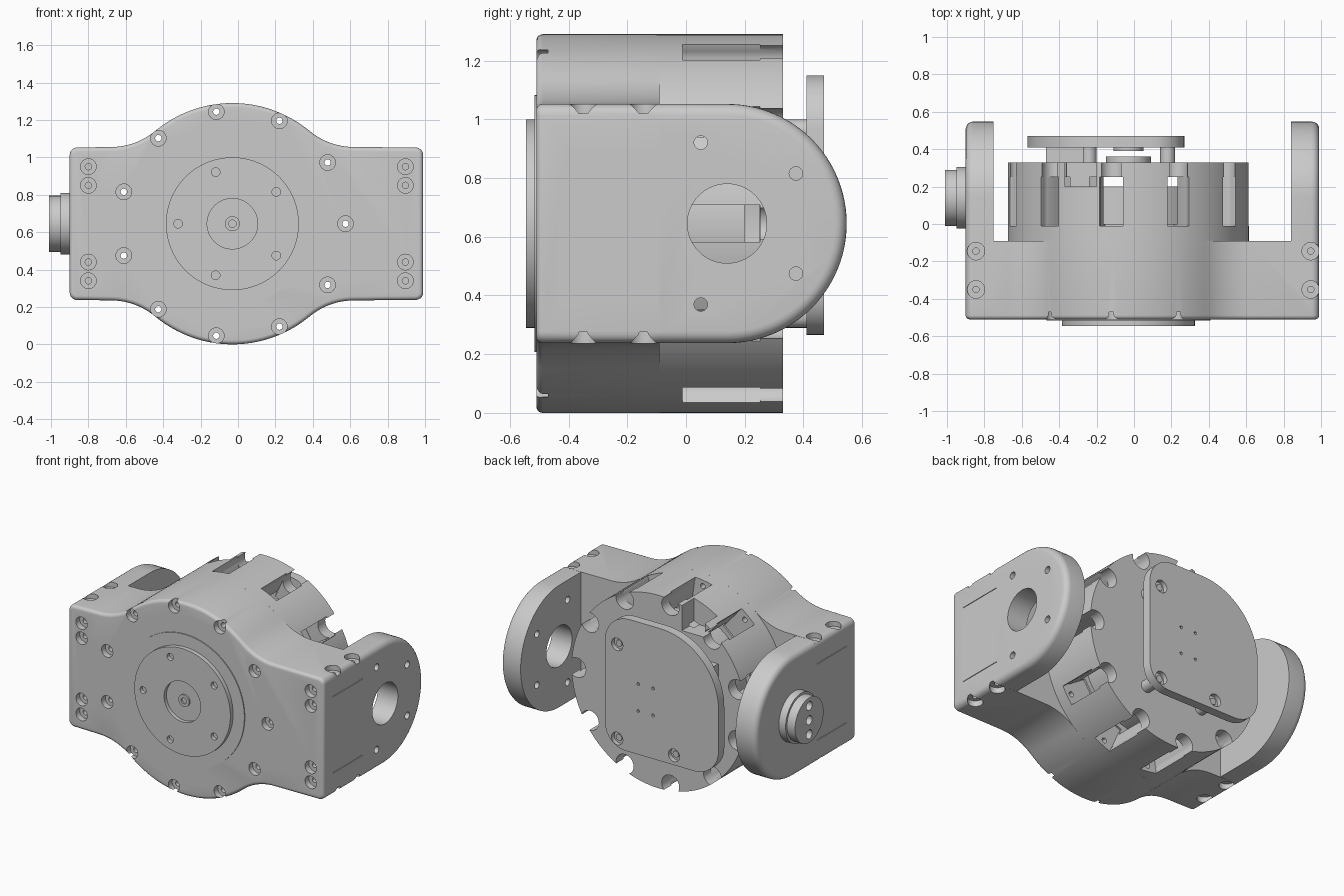
import bpy, bmesh
from math import sin, cos, radians, pi
from mathutils import Matrix, Vector

if "Cube" in bpy.data.objects:
    bpy.data.objects.remove(bpy.data.objects["Cube"])

grey = bpy.data.materials.new("plain_grey")
grey.use_nodes = True
grey.diffuse_color = (0.6, 0.6, 0.6, 1)
grey.node_tree.nodes["Principled BSDF"].inputs["Base Color"].default_value = (0.6, 0.6, 0.6, 1)

CX, CZ = -0.03, 0.645      # axis of the drum
ARM_Y = 0.14               # pivot position along the arms
DIRS = {"x": Vector((1, 0, 0)), "y": Vector((0, 1, 0)), "z": Vector((0, 0, 1))}


def finish(name, bm):
    bmesh.ops.recalc_face_normals(bm, faces=bm.faces)
    me = bpy.data.meshes.new(name)
    bm.to_mesh(me)
    bm.free()
    me.materials.append(grey)
    ob = bpy.data.objects.new(name, me)
    bpy.context.collection.objects.link(ob)
    return ob


def add_cyl(bm, axis, c, r, a, b, n=24):
    """Cylinder along an axis from a to b; c holds the other two coordinates."""
    loc = {"x": (0, *c), "y": (c[0], 0, c[1]), "z": (*c, 0)}[axis]
    rot = DIRS["z"].rotation_difference(DIRS[axis]).to_matrix().to_4x4()
    mid = Vector(loc) + DIRS[axis] * (a + b) / 2
    bmesh.ops.create_cone(bm, cap_ends=True, segments=n, radius1=r, radius2=r,
                          depth=b - a, matrix=Matrix.Translation(mid) @ rot)


def add_box(bm, lo, hi, turn=Matrix()):
    lo, hi = Vector(lo), Vector(hi)
    bmesh.ops.create_cube(bm, size=1, matrix=turn @ Matrix.Translation((lo + hi) / 2)
                          @ Matrix.Diagonal((*(hi - lo), 1)))


def cyls(name, items):
    bm = bmesh.new()
    for it in items:
        add_cyl(bm, *it)
    return finish(name, bm)


def boxes(name, items):
    bm = bmesh.new()
    for it in items:
        add_box(bm, *it)
    return finish(name, bm)


def prism(name, pts, axis, a, b, bevel=0, bevel_end=None):
    """Extrude a 2D outline along x or y, rounding the rim at one end."""
    bm = bmesh.new()
    put = (lambda p, t: (t, *p)) if axis == "x" else (lambda p, t: (p[0], t, p[1]))
    r0 = [bm.verts.new(put(p, a)) for p in pts]
    r1 = [bm.verts.new(put(p, b)) for p in pts]
    bm.faces.new(r0)
    bm.faces.new(r1[::-1])
    for i in range(len(pts)):
        j = (i + 1) % len(pts)
        bm.faces.new((r0[i], r1[i], r1[j], r0[j]))
    bmesh.ops.recalc_face_normals(bm, faces=bm.faces)
    if bevel:
        rim = set(r0 if bevel_end == a else r1)
        edges = [e for e in bm.edges if set(e.verts) <= rim]
        bmesh.ops.bevel(bm, geom=edges, offset=bevel, segments=5, profile=0.5,
                        affect="EDGES", clamp_overlap=False)
    return finish(name, bm)


def cut(target, *cutters):
    bpy.context.view_layer.objects.active = target
    for c in cutters:
        m = target.modifiers.new("cut", "BOOLEAN")
        m.operation, m.solver, m.object = "DIFFERENCE", "EXACT", c
        bpy.ops.object.modifier_apply(modifier=m.name)
        bpy.data.objects.remove(c)


def arc(cx, cy, r, a0, a1, n=8):
    return [(cx + r * cos(radians(a0 + (a1 - a0) * i / n)),
             cy + r * sin(radians(a0 + (a1 - a0) * i / n))) for i in range(n + 1)]


def ring(c, r, count, start=0):
    return [(c[0] + r * cos(start + 2 * pi * i / count),
             c[1] + r * sin(start + 2 * pi * i / count)) for i in range(count)]


# Front housing: a round drum blended into two rectangular ends
H = 0.4075


def quarter(end):
    return (arc(end - 0.04, H - 0.04, 0.04, 0, 90, 6) + arc(0.65, 0.78, 0.37, 270, 230.2, 12)
            + arc(0, 0, 0.645, 50.2, 90, 16)[1:])


outline = []
for end, sx, sz in ((1.02, 1, 1), (0.87, -1, 1), (0.87, -1, -1), (1.02, 1, -1)):
    q = [(CX + sx * x, CZ + sz * z) for x, z in quarter(end)]
    for p in (q if sx * sz > 0 else q[::-1]):
        if not outline or (Vector(p) - Vector(outline[-1])).length > 0.001:
            outline.append(p)
housing = prism("front_housing", outline, "y", -0.51, -0.09, 0.022, -0.51)

rim_screws = ring((CX, CZ), 0.605, 11)
end_screws = [(x, CZ + s * d) for x in (0.895, -0.8) for s in (1, -1) for d in (0.205, 0.305)]
edge_screws = [(x, y) for x in (0.945, -0.845) for y in (-0.145, -0.35)]
counterbores = [("y", p, 0.042, -0.53, -0.47) for p in rim_screws + end_screws]
counterbores += [("z", p, 0.047, *span) for p in edge_screws for span in ((1.02, 1.1), (0.2, 0.275))]
pilots = [("y", p, 0.017, -0.53, 0) for p in rim_screws]
pilots += [("y", p, 0.017, -0.53, -0.43) for p in end_screws]
pilots += [("z", p, 0.017, *span) for p in edge_screws for span in ((0.99, 1.1), (0.2, 0.305))]
seams = [((x - 0.005, -0.41, CZ + s * 0.255 - 0.002), (x + 0.005, -0.091, CZ + s * 0.255 + 0.002))
         for x in (0.99, -0.9) for s in (1, -1)]
cut(housing, cyls("bores", counterbores), cyls("pilots", pilots), boxes("seams", seams))

# Rear drum with rim pockets behind every screw
drum = cyls("rear_drum", [("y", (CX, CZ), 0.645, -0.1, 0.33, 128)])
hollow = cyls("hollow", [("y", (CX, CZ), 0.5, 0, 0.25, 96)])
scallops = cyls("scallops", [("y", p, 0.065, -0.01, 0.4, 32) for p in rim_screws])
slots = boxes("slots", [((0.45, -0.012, -0.0625), (0.72, 0.252, 0.0625),
                         Matrix.Translation((CX, 0, CZ)) @ Matrix.Rotation(2 * pi * i / 11, 4, "Y"))
                        for i in range(11)])
notch = boxes("notch", [((-0.37, 0.2, 1.1), (-0.2, 0.4, 1.4))])
drum_pilots = cyls("drum_pilots", [("y", p, 0.017, -0.2, 0.1) for p in rim_screws])
cut(drum, hollow, scallops, slots, notch, drum_pilots)
cyls("inner_core", [("y", (CX, CZ), 0.42, -0.02, 0.2, 96)])
cyls("rear_hub", [("y", (CX, CZ), 0.12, 0.32, 0.36, 48)])

# Front output disc
cyls("seal_ring", [("y", (CX, CZ), 0.438, -0.516, -0.5, 128)])
disc = cyls("output_disc", [("y", (CX, CZ), 0.355, -0.545, -0.505, 128)])
cut(disc, cyls("recess", [("y", (CX, CZ), 0.135, -0.6, -0.52, 64)]
               + [("y", p, 0.023, -0.6, -0.52) for p in ring((CX, CZ), 0.29, 5, pi)]))
bolt = cyls("centre_bolt", [("y", (CX, CZ), 0.04, -0.53, -0.51, 32)])
cut(bolt, cyls("bolt_socket", [("y", (CX, CZ), 0.02, -0.6, -0.518)]))

# Side arms with round ends
arm_outline = [(-0.3, CZ - H)] + arc(ARM_Y, CZ, H, -90, 90, 48) + [(-0.3, CZ + H)]
left_arm = prism("left_arm", arm_outline, "x", 0.84, 0.99, 0.04, 0.99)
right_arm = prism("right_arm", arm_outline, "x", -0.9, -0.75, 0.04, -0.9)
arm_holes = [p for p in ring((ARM_Y, CZ), 0.29, 5, pi)]
cut(left_arm, cyls("arm_holes", [("x", (ARM_Y, CZ), 0.135, 0.7, 1.1, 64)]
                   + [("x", p, 0.023, 0.7, 1.1) for p in arm_holes]))
# Clear the arm blocks where they meet the edge screws and seams of the housing
for arm in (left_arm, right_arm):
    cut(arm, boxes("housing_space", [((-1.2, -0.5, 0.1), (1.2, -0.1, 1.2))]))

# Stepped pivot on the right arm
cyls("pivot_base", [("x", (ARM_Y, CZ), 0.165, -0.95, -0.88, 64)])
pivot = cyls("pivot_cap", [("x", (ARM_Y, CZ), 0.15, -1.01, -0.94, 64)])
cut(pivot, cyls("pivot_holes", [("x", (ARM_Y, CZ + d), 0.03, -1.1, -0.97) for d in (-0.095, 0, 0.095)]))

# Rear cover plate on three standoffs
plate_outline = (arc(0.12, 0.415, 0.15, -90, 0) + arc(0.09, 0.97, 0.18, 0, 90)
                 + arc(-0.14, 0.72, 0.43, 90, 180, 24) + arc(-0.39, 0.445, 0.18, 180, 270))
plate = prism("rear_plate", plate_outline, "y", 0.41, 0.47)
posts = [(0.18, 0.96), (0.18, 0.33), (-0.24, 0.33)]
cut(plate, cyls("plate_bores", [("y", p, 0.042, 0.44, 0.5) for p in posts]
                + [("y", (CX + sx * 0.055, CZ + sz * 0.09), 0.01, 0.44, 0.5, 12)
                   for sx in (1, -1) for sz in (1, -1)]))
cyls("standoffs", [("y", p, 0.04, 0.31, 0.42) for p in posts])
cyls("plate_screws", [("y", p, 0.022, 0.43, 0.452) for p in posts])
cyls("sensor", [("y", (CX, CZ), 0.08, 0.39, 0.42, 32)])
connector_outline = arc(-0.32, 0.35, 0.05, -90, 90) + arc(-0.42, 0.35, 0.05, 90, 270)
connector = boxes("connector", [((-0.47, 0.33, 0.84), (-0.27, 0.415, 0.95))])

for ob in bpy.context.scene.objects:
    if ob.type == "MESH":
        bpy.ops.object.select_all(action="DESELECT")
        ob.select_set(True)
        bpy.context.view_layer.objects.active = ob
        bpy.ops.object.shade_smooth_by_angle(angle=radians(30))
